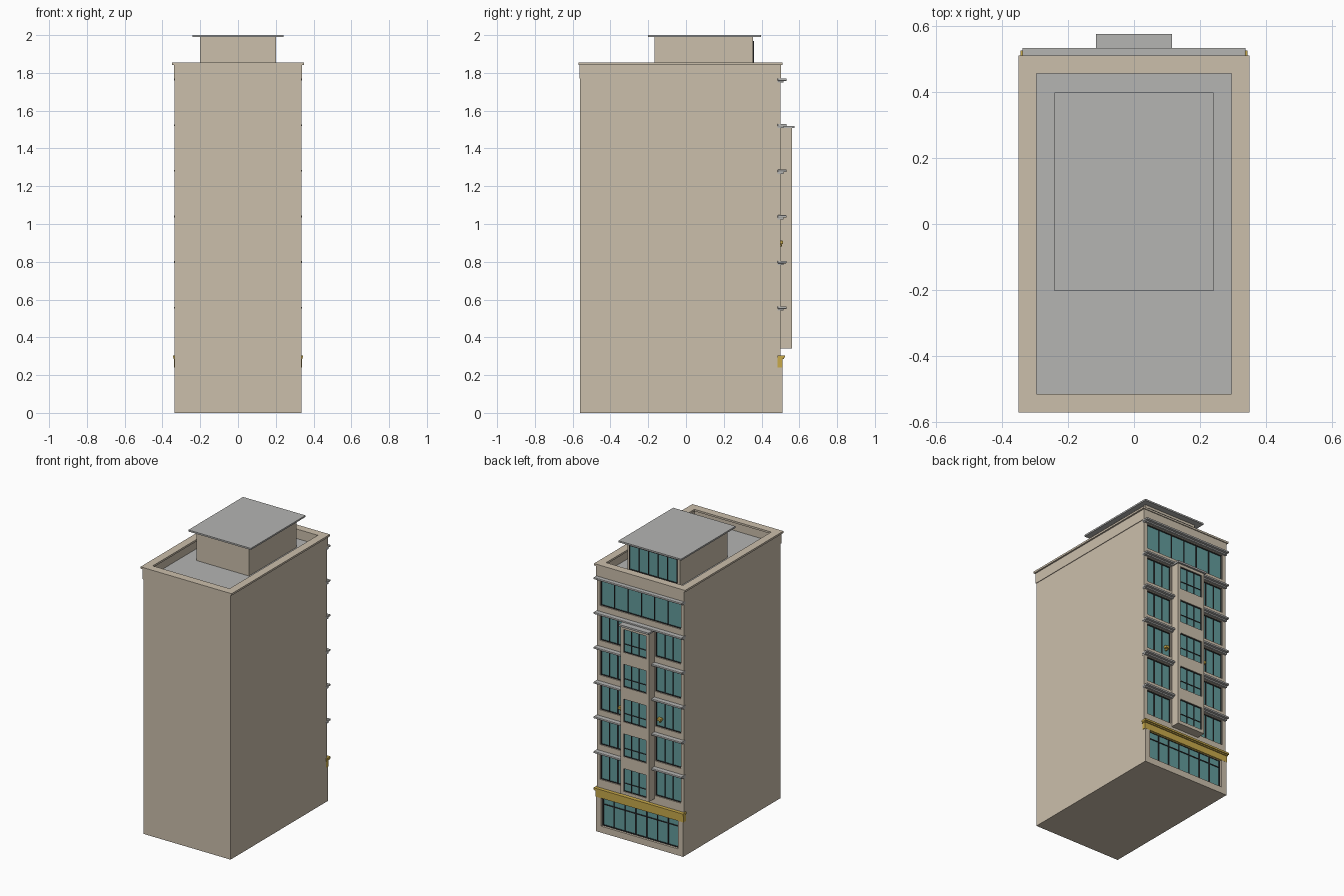
import bpy, bmesh

if "Cube" in bpy.data.objects:
    bpy.data.objects.remove(bpy.data.objects["Cube"])


def material(name, rgb):
    m = bpy.data.materials.new(name)
    m.diffuse_color = (*rgb, 1)
    m.use_nodes = True
    m.node_tree.nodes["Principled BSDF"].inputs["Base Color"].default_value = m.diffuse_color
    return m


STONE = material("beige stone", (0.60, 0.52, 0.41))
GREY = material("grey concrete", (0.46, 0.46, 0.45))
GLASS = material("teal glass", (0.125, 0.33, 0.33))
DARK = material("dark frame", (0.025, 0.027, 0.03))
GOLD = material("gold trim", (0.58, 0.40, 0.07))


def make(name, boxes, mat, bevel=0):
    """One object from boxes given as (x0, x1, y0, y1, z0, z1)."""
    bm = bmesh.new()
    for x0, x1, y0, y1, z0, z1 in boxes:
        verts = bmesh.ops.create_cube(bm, size=1)["verts"]
        for v in verts:
            v.co = (x1 if v.co.x > 0 else x0, y1 if v.co.y > 0 else y0,
                    z1 if v.co.z > 0 else z0)
    mesh = bpy.data.meshes.new(name)
    bm.to_mesh(mesh)
    bm.free()
    mesh.materials.append(mat)
    ob = bpy.data.objects.new(name, mesh)
    bpy.context.collection.objects.link(ob)
    if bevel:
        mod = ob.modifiers.new("bevel", "BEVEL")
        mod.width = bevel
        mod.segments = 2
    return ob


def ring(name, outer, inner, z0, z1, mat):
    """Rectangular ring, outer and inner given as (x, y0, y1)."""
    bm = bmesh.new()
    loops = []
    for (x, y0, y1), z in ((outer, z0), (outer, z1), (inner, z1), (inner, z0)):
        loops.append([bm.verts.new((px, py, z)) for px, py in
                      ((-x, y0), (x, y0), (x, y1), (-x, y1))])
    for k in range(4):
        a, b = loops[k], loops[(k + 1) % 4]
        for i in range(4):
            j = (i + 1) % 4
            bm.faces.new((a[i], a[j], b[j], b[i]))
    bmesh.ops.recalc_face_normals(bm, faces=bm.faces)
    mesh = bpy.data.meshes.new(name)
    bm.to_mesh(mesh)
    bm.free()
    mesh.materials.append(mat)
    bpy.context.collection.objects.link(bpy.data.objects.new(name, mesh))


def window(name, x0, x1, z0, z1, y, cols, transom=None, t=0.005):
    """Glass plate with a dark frame, facing +y; transom is a height fraction."""
    make(name + "_glass", [(x0, x1, y - 0.004, y + 0.001, z0, z1)], GLASS)
    w = t / 2
    bars = []
    for i in range(cols + 1):
        x = x0 + w + (x1 - x0 - t) * i / cols
        bars.append((x - w, x + w, y, y + 0.006, z0, z1))
    heights = [z0 + w, z1 - w]
    if transom:
        heights.append(z0 + (z1 - z0) * transom)
    bars += [(x0, x1, y, y + 0.006, z - w, z + w) for z in heights]
    make(name + "_frame", bars, DARK)


W, BACK, FACE, CORE = 0.335, -0.56, 0.50, 0.485
LEDGES = [1.765 - 0.2415 * i for i in range(6)]

# Main block, roof deck and parapet
make("tower_core", [(-W, W, BACK, CORE, 0, 1.78)], STONE)
make("roof_deck", [(-0.32, 0.32, -0.53, 0.47, 1.775, 1.785)], GREY)
ring("parapet_wall", (0.339, -0.564, 0.504), (0.302, -0.522, 0.462), 1.77, 1.842, STONE)
ring("parapet_cap", (0.35, -0.57, 0.51), (0.295, -0.514, 0.455), 1.842, 1.855, STONE)

# Facade: corner piers, central column and wall strips between window rows
wall = [(s * 0.3225 - 0.0125, s * 0.3225 + 0.0125, CORE, FACE, 0.24, 1.78) for s in (-1, 1)]
wall.append((-0.115, 0.115, CORE, FACE, 0.24, 1.54))
prev = 1.78
for z in LEDGES:
    wall.append((-0.31, 0.31, CORE, FACE, z - 0.02, prev))
    prev = z - 0.195
wall.append((-0.31, 0.31, CORE, FACE, 0.24, prev))
make("facade_wall", wall, STONE)

# Ledges above each window row
make("window_ledges", [(-0.338, 0.338, CORE, 0.533, z - 0.007, z + 0.006) for z in LEDGES],
     GREY, bevel=0.003)
make("ledge_moulding", [(-0.336, 0.336, CORE, 0.515, z - 0.016, z - 0.007) for z in LEDGES], GREY)

# Facade windows: one wide row on top, pairs beside the bay below
window("top_window", -0.31, 0.31, LEDGES[0] - 0.195, LEDGES[0] - 0.02, 0.487, 6)
for i, z in enumerate(LEDGES[1:], 1):
    for side, x0 in (("left", 0.115), ("right", -0.31)):
        window(f"{side}_window_{i}", x0, x0 + 0.195, z - 0.195, z - 0.02, 0.487, 3)

# Projecting bay with its own windows
bay = [(-0.108, 0.108, FACE, 0.55, 0.34, 1.507)]
bay += [(s * 0.098 - 0.01, s * 0.098 + 0.01, 0.55, 0.562, 0.34, 1.507) for s in (-1, 1)]
prev = 1.507
for z in LEDGES[1:]:
    bay.append((-0.088, 0.088, 0.55, 0.562, z - 0.035, prev))
    prev = z - 0.195
bay.append((-0.088, 0.088, 0.55, 0.562, 0.34, prev))
make("bay_wall", bay, STONE)
make("bay_cap", [(-0.115, 0.115, FACE, 0.575, 1.507, 1.52)], GREY)
for i, z in enumerate(LEDGES[1:], 1):
    window(f"bay_window_{i}", -0.088, 0.088, z - 0.195, z - 0.035, 0.552, 3, 0.35, 0.004)

# Ground floor surround and shop glazing
make("shop_surround", [(-W, -0.295, CORE, 0.51, 0, 0.245), (0.295, W, CORE, 0.51, 0, 0.245),
                       (-0.295, 0.295, CORE, 0.51, 0, 0.045)], STONE)
window("shop_window", -0.295, 0.295, 0.045, 0.245, 0.488, 7, 0.74, 0.006)

# Gold fascia with stepped cornice
make("gold_fascia", [(-0.338, 0.338, CORE, 0.511, 0.24, 0.288),
                     (-0.341, 0.341, CORE, 0.518, 0.284, 0.294),
                     (-0.344, 0.344, CORE, 0.525, 0.292, 0.305)], GOLD)

# Small wall lamps on each side of the bay
for side, s in (("left", 1), ("right", -1)):
    x = s * 0.15
    make(f"{side}_lamp", [(x - 0.015, x + 0.015, 0.488, 0.514, 0.893, 0.912),
                          (x - 0.005, x + 0.005, 0.488, 0.508, 0.88, 0.893)], GOLD, bevel=0.004)

# Rooftop room with overhanging slab and glazed side
make("rooftop_room", [(-0.202, 0.202, -0.168, 0.355, 1.78, 1.99)], STONE)
make("rooftop_slab", [(-0.24, 0.24, -0.202, 0.398, 1.989, 2.0)], GREY)
window("rooftop_window", -0.185, 0.185, 1.80, 1.97, 0.355, 5)
